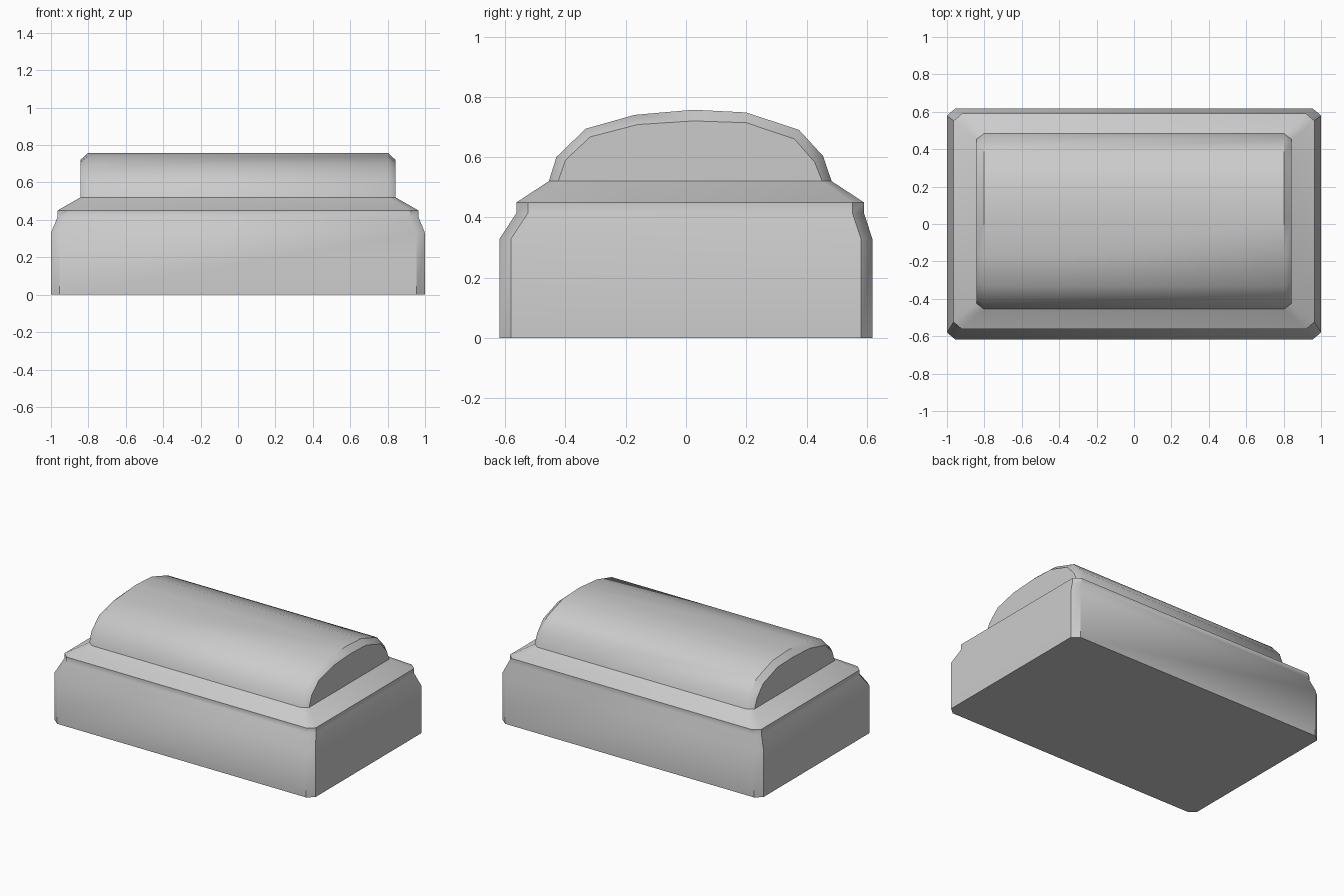
import bpy, math

if "Cube" in bpy.data.objects:
    bpy.data.objects.remove(bpy.data.objects["Cube"])


def ring(hx, y0, y1, z, cx, cy):
    """Rectangle outline with clipped corners at height z."""
    return [(-hx + cx, y0, z), (hx - cx, y0, z), (hx, y0 + cy, z), (hx, y1 - cy, z),
            (hx - cx, y1, z), (-hx + cx, y1, z), (-hx, y1 - cy, z), (-hx, y0 + cy, z)]


def build(name, verts, faces):
    mesh = bpy.data.meshes.new(name)
    mesh.from_pydata(verts, [], faces)
    mesh.update()
    obj = bpy.data.objects.new(name, mesh)
    bpy.context.collection.objects.link(obj)
    bpy.ops.object.select_all(action='DESELECT')
    bpy.context.view_layer.objects.active = obj
    obj.select_set(True)
    bpy.ops.object.shade_smooth_by_angle(angle=math.radians(39))
    return obj


# Case: clipped-corner block, tapered shoulder, thin rim and sloping top
levels = [ring(1.0, -0.618, 0.618, 0.0, 0.045, 0.038),
          ring(1.0, -0.618, 0.618, 0.33, 0.045, 0.038),
          ring(0.965, -0.562, 0.59, 0.415, 0.045, 0.038),
          ring(0.965, -0.562, 0.59, 0.45, 0.045, 0.038),
          ring(0.843, -0.455, 0.483, 0.52, 0.04, 0.031)]
verts = [v for level in levels for v in level]
faces = [tuple(reversed(range(8)))]
for k in range(len(levels) - 1):
    for i in range(8):
        j = (i + 1) % 8
        faces.append((k * 8 + i, k * 8 + j, k * 8 + 8 + j, k * 8 + 8 + i))
build("case", verts, faces)

# Domed lid: arched profile along x with bevelled ends, open where it meets the case
outer = [(-0.455, 0.52), (-0.43, 0.60), (-0.333, 0.694), (-0.17, 0.74), (0.025, 0.757),
         (0.20, 0.748), (0.375, 0.69), (0.455, 0.603), (0.483, 0.52)]
inner = [(-0.424, 0.52), (-0.40, 0.59), (-0.318, 0.667), (-0.16, 0.708), (0.025, 0.72),
         (0.20, 0.714), (0.36, 0.66), (0.427, 0.583), (0.452, 0.52)]
sections = [(-0.843, inner), (-0.803, outer), (0.803, outer), (0.843, inner)]
verts = [(x, y, z) for x, profile in sections for y, z in profile]
n = len(outer)
faces = [tuple(range(n)), tuple(reversed(range(3 * n, 4 * n)))]
for k in range(3):
    for i in range(n - 1):
        a = k * n + i
        faces.append((a, a + n, a + n + 1, a + 1))
build("domed_lid", verts, faces)
